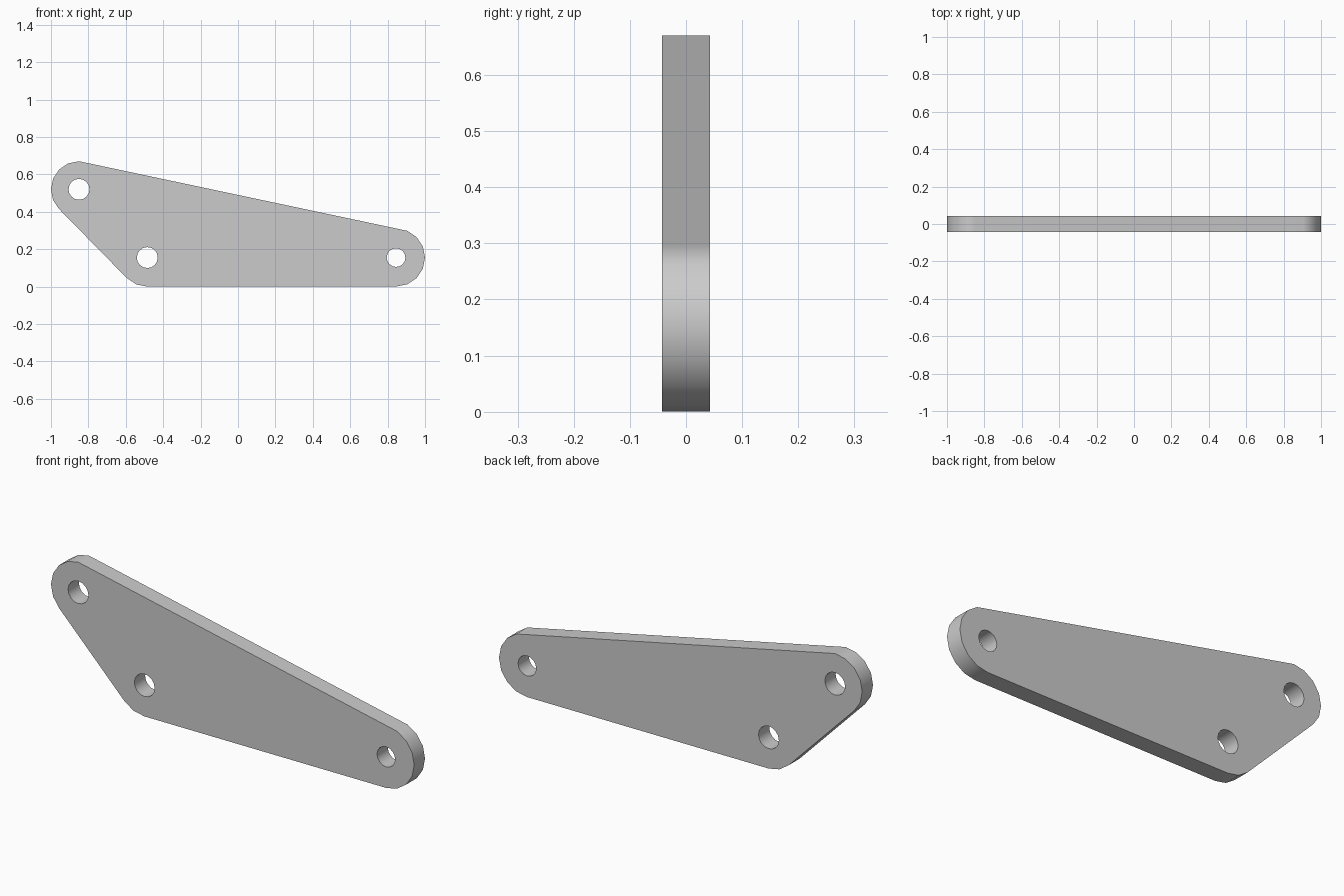
import bpy, bmesh, math

if "Cube" in bpy.data.objects:
    bpy.data.objects.remove(bpy.data.objects["Cube"], do_unlink=True)

STEPS = 16          # sides of a full circle
HALF_THICK = 0.0425

# Each lobe: centre x, centre z, outer radius, hole radius, first and last arc step
lobes = [
    (-0.85, 0.52, 0.15, 0.056, 4, 10),
    (-0.485, 0.155, 0.155, 0.056, 10, 12),
    (0.845, 0.155, 0.155, 0.05, 12, 19),
]


def arc(cx, cz, radius, first, last):
    """Points along a circle in the x-z plane."""
    angles = [math.tau * i / STEPS for i in range(first, last + 1)]
    return [(cx + radius * math.cos(a), -HALF_THICK, cz + radius * math.sin(a))
            for a in angles]


def add_loop(bm, points):
    """Closed loop of edges."""
    verts = [bm.verts.new(p) for p in points]
    return [bm.edges.new((v, verts[i - 1])) for i, v in enumerate(verts)]


grey = bpy.data.materials.new("plain grey")
grey.use_nodes = True
colour = (0.6, 0.6, 0.6, 1)
grey.diffuse_color = colour
grey.node_tree.nodes["Principled BSDF"].inputs["Base Color"].default_value = colour

# Outline with rounded ends, and the pin holes
bm = bmesh.new()
outline = []
for cx, cz, outer, hole, first, last in lobes:
    outline += arc(cx, cz, outer, first, last)
edges = add_loop(bm, outline)
for cx, cz, outer, hole, first, last in lobes:
    edges += add_loop(bm, arc(cx, cz, hole, 0, STEPS - 1))

# Fill around the holes and give the plate its thickness
bmesh.ops.triangle_fill(bm, edges=edges, use_beauty=True, normal=(0, -1, 0))
extruded = bmesh.ops.extrude_face_region(bm, geom=bm.faces[:], use_keep_orig=True)
back = [g for g in extruded["geom"] if isinstance(g, bmesh.types.BMVert)]
bmesh.ops.translate(bm, verts=back, vec=(0, 2 * HALF_THICK, 0))
bmesh.ops.recalc_face_normals(bm, faces=bm.faces[:])

mesh = bpy.data.meshes.new("link_plate")
bm.to_mesh(mesh)
bm.free()
mesh.materials.append(grey)
plate = bpy.data.objects.new("link_plate", mesh)
bpy.context.collection.objects.link(plate)

# Smooth rims, crisp plate edges, flat long sides
bpy.ops.object.select_all(action="DESELECT")
plate.select_set(True)
bpy.context.view_layer.objects.active = plate
bpy.ops.object.shade_smooth_by_angle(angle=math.radians(30))
weighted = plate.modifiers.new("weighted_normals", "WEIGHTED_NORMAL")
weighted.keep_sharp = True
